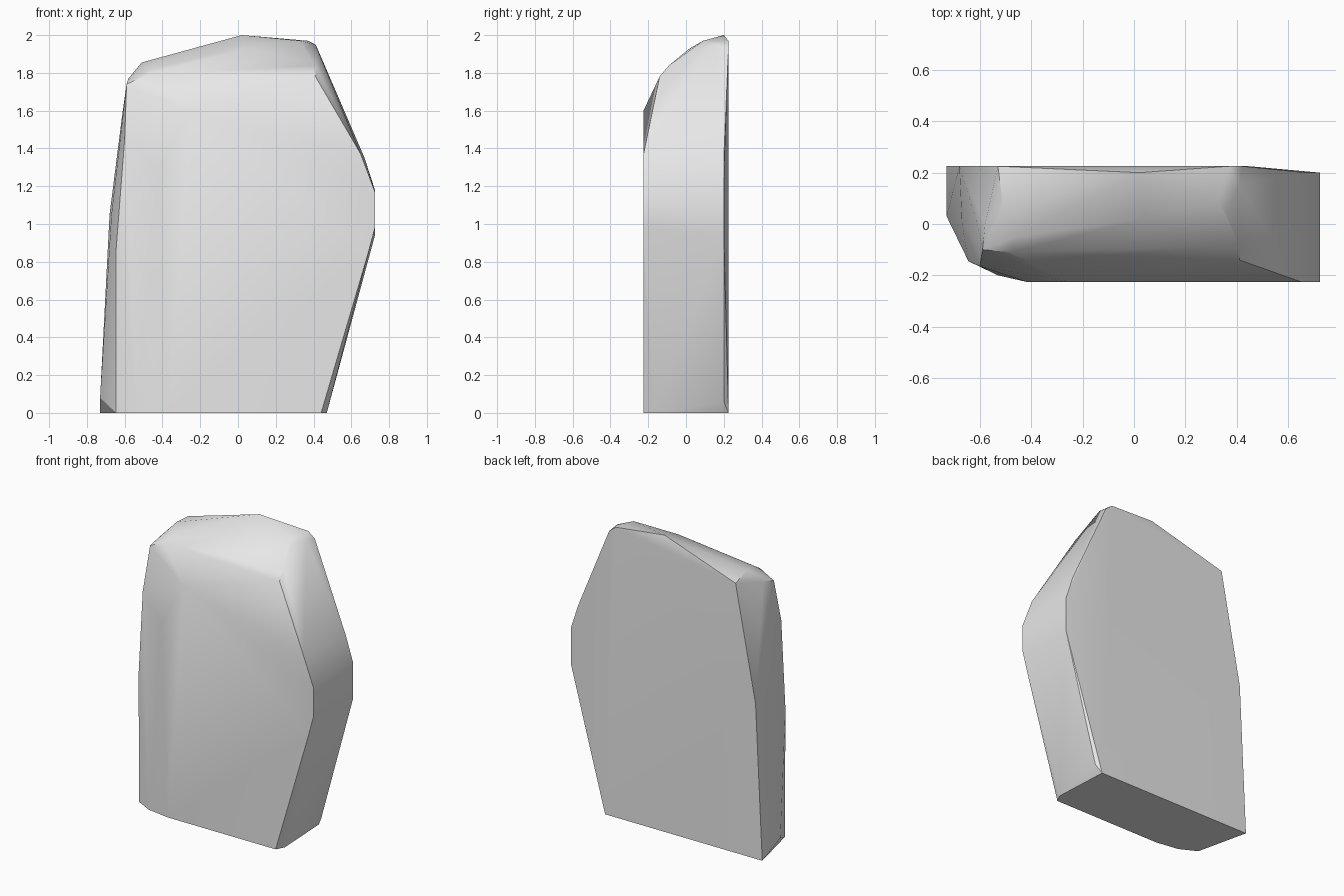
import bpy
import bmesh
import math

default_cube = bpy.data.objects.get("Cube")
if default_cube:
    bpy.data.objects.remove(default_cube, do_unlink=True)


def make_material(name, colour):
    material = bpy.data.materials.new(name)
    material.use_nodes = True
    material.diffuse_color = colour
    shader = next(n for n in material.node_tree.nodes if n.type == "BSDF_PRINCIPLED")
    shader.inputs["Base Color"].default_value = colour
    return material


def outline(depth, profile):
    """Place an (x, z) profile at a fixed depth."""
    return [(x, depth, z) for x, z in profile]


def hull_object(name, points, material):
    """Wrap the points in a clean convex stone shape."""
    bm = bmesh.new()
    for point in points:
        bm.verts.new(point)
    result = bmesh.ops.convex_hull(bm, input=bm.verts[:])
    leftovers = set(result["geom_interior"]) | set(result["geom_unused"])
    loose = [v for v in leftovers if isinstance(v, bmesh.types.BMVert) and v.is_valid and not v.link_faces]
    bmesh.ops.delete(bm, geom=loose, context="VERTS")
    bmesh.ops.dissolve_limit(bm, angle_limit=math.radians(0.5), verts=bm.verts[:], edges=bm.edges[:])
    bmesh.ops.recalc_face_normals(bm, faces=bm.faces[:])
    mesh = bpy.data.meshes.new(name)
    bm.to_mesh(mesh)
    bm.free()
    mesh.materials.append(material)
    stone = bpy.data.objects.new(name, mesh)
    bpy.context.collection.objects.link(stone)
    return stone


# Flat back and front of the slab
back = outline(.225, [(-.73, 0), (-.68, 1.05), (-.53, 1.83), (.37, 1.97), (.42, 1.93), (.45, 0)])
front = outline(-.225, [(-.37, 0), (.44, 0), (.69, .85), (.725, .98), (.725, 1.17),
                        (.65, 1.37), (-.25, 1.6), (-.42, 1.3)])

# Bulging side with its small undercut
bulge = outline(.2, [(.725, .94), (.725, 1.18), (.67, 1.35), (.485, .06)])
undercut = [(.47, -.17, 0)]

# Worn front corner on the opposite side
worn_corner = [(-.73, .03, .08), (-.645, -.14, 0), (-.53, -.2, 0), (-.645, -.145, .87),
               (-.67, 0, 1.05), (-.6, -.165, 1.45), (-.61, 0, 1.6)]

# Sloping crown
crown = [(.02, .2, 2), (.33, .09, 1.97), (.36, .04, 1.93), (.41, .15, 1.95),
         (.41, -.09, 1.84), (.41, -.14, 1.78), (.04, .02, 1.93), (-.46, -.05, 1.83),
         (-.51, .07, 1.855), (-.48, -.11, 1.79), (-.59, -.1, 1.74), (-.58, 0, 1.77)]

stone_grey = make_material("stone grey", (.8, .8, .8, 1))
slab = hull_object("stone_slab", back + front + bulge + undercut + worn_corner + crown, stone_grey)

# Soft shading that keeps the hard breaks crisp
bpy.ops.object.select_all(action="DESELECT")
slab.select_set(True)
bpy.context.view_layer.objects.active = slab
bpy.ops.object.shade_smooth_by_angle(angle=math.radians(30))
